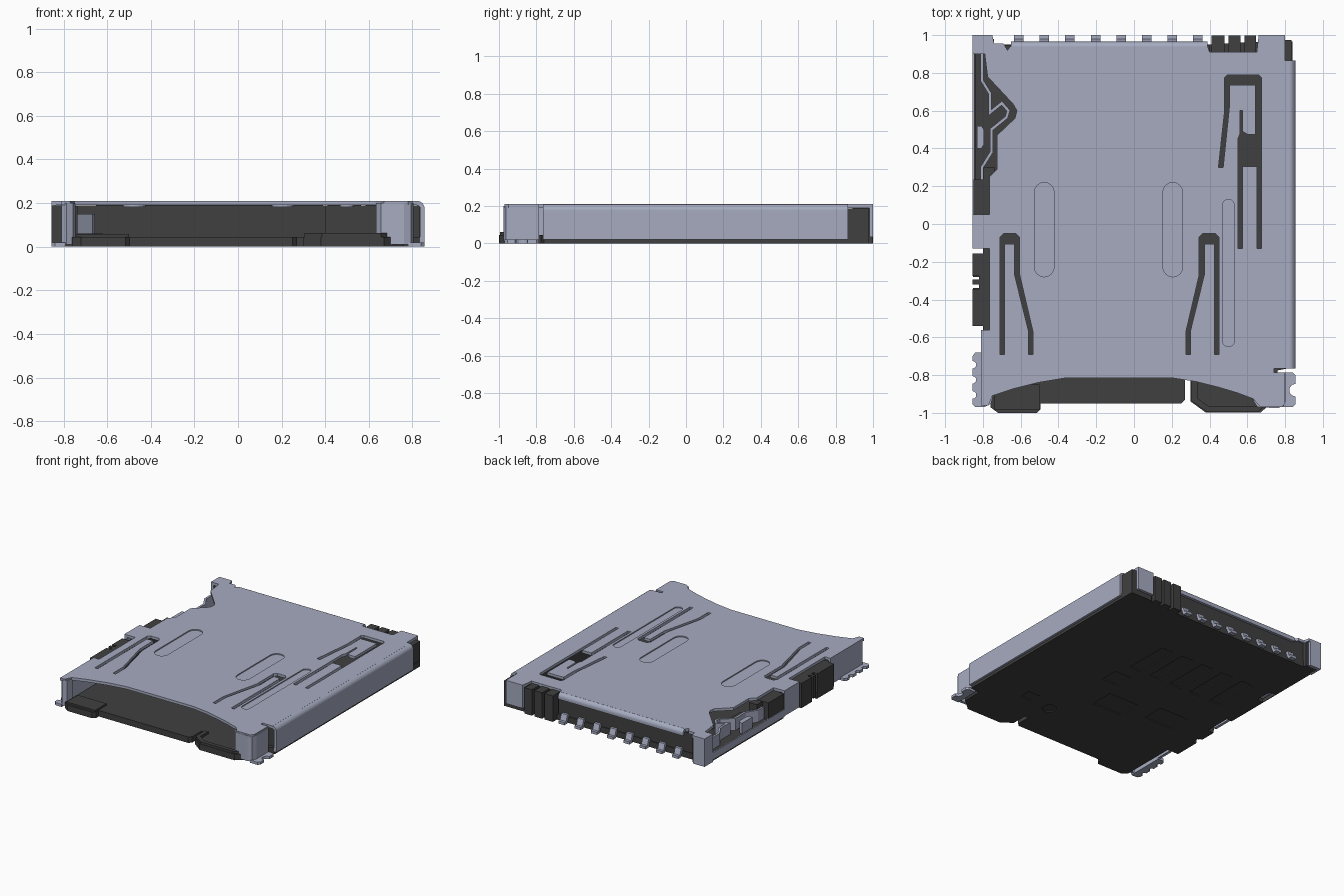
import bpy, bmesh, math
from mathutils import Vector

if "Cube" in bpy.data.objects:
    bpy.data.objects.remove(bpy.data.objects["Cube"])


def material(name, rgb):
    m = bpy.data.materials.new(name)
    m.use_nodes = True
    m.diffuse_color = (*rgb, 1)
    m.node_tree.nodes["Principled BSDF"].inputs["Base Color"].default_value = (*rgb, 1)
    return m


METAL = material("blue grey metal", (0.38, 0.41, 0.53))
PLASTIC = material("dark plastic", (0.051, 0.051, 0.051))


def prism(name, loops, lo, hi, mat, axis="z"):
    """Extrude an outline (first loop) with holes (other loops) between lo and hi."""
    cu = bpy.data.curves.new(name, "CURVE")
    cu.dimensions, cu.fill_mode, cu.extrude = "2D", "BOTH", (hi - lo) / 2
    for loop in loops:
        s = cu.splines.new("POLY")
        s.points.add(len(loop) - 1)
        for p, (u, v) in zip(s.points, loop):
            p.co = (u, v, 0, 1)
        s.use_cyclic_u = True
    tmp = bpy.data.objects.new(name + "_tmp", cu)
    bpy.context.collection.objects.link(tmp)
    dg = bpy.context.evaluated_depsgraph_get()
    me = bpy.data.meshes.new_from_object(tmp.evaluated_get(dg))
    bpy.data.objects.remove(tmp)
    bm = bmesh.new()
    bm.from_mesh(me)
    for v in bm.verts:
        u, w, d = v.co.x, v.co.y, v.co.z + (lo + hi) / 2
        v.co = {"z": (u, w, d), "x": (d, u, w), "y": (u, d, w)}[axis]
    bmesh.ops.remove_doubles(bm, verts=bm.verts, dist=1e-5)
    bmesh.ops.recalc_face_normals(bm, faces=bm.faces)
    for f in bm.faces:
        f.smooth = False
    bm.to_mesh(me)
    bm.free()
    me.name = name
    me.materials.clear()
    me.materials.append(mat)
    ob = bpy.data.objects.new(name, me)
    bpy.context.collection.objects.link(ob)
    return ob


def rect(x0, x1, y0, y1):
    return [(x0, y0), (x1, y0), (x1, y1), (x0, y1)]


def box(name, x0, x1, y0, y1, z0, z1, mat):
    return prism(name, [rect(x0, x1, y0, y1)], z0, z1, mat)


def ribbon(path, t):
    """Closed outline of a bent strip of thickness t around a path."""
    pts = [Vector(p) for p in path]
    a, b = [], []
    for i, p in enumerate(pts):
        d0 = (p - pts[i - 1]).normalized() if i else (pts[1] - p).normalized()
        d1 = (pts[i + 1] - p).normalized() if i < len(pts) - 1 else d0
        n0, n1 = Vector((-d0.y, d0.x)), Vector((-d1.y, d1.x))
        m = (n0 + n1).normalized()
        off = m * (t / 2 / max(m.dot(n0), 0.4))
        a.append(tuple(p + off))
        b.append(tuple(p - off))
    return a + b[::-1]


def arc(cx, cy, r, a0, a1, n=8):
    return [(cx + r * math.cos(math.radians(a0 + (a1 - a0) * i / n)),
             cy + r * math.sin(math.radians(a0 + (a1 - a0) * i / n))) for i in range(n + 1)]


def capsule(x, y0, y1, r):
    return arc(x, y1 - r, r, 0, 180) + arc(x, y0 + r, r, 180, 360)


# Shell top sheet with spring slots and pressed grooves
sheet = [(-0.855, 1), (-0.75, 1), (-0.74, 0.955), (-0.69, 0.955), (-0.67, 0.92), (-0.655, 0.94),
         (0.39, 0.94), (0.40, 0.91), (0.65, 0.91), (0.66, 1), (0.80, 1), (0.80, 0.865),
         (0.825, 0.865), (0.825, -0.765), (0.74, -0.765), (0.74, -0.785), (0.80, -0.785),
         (0.80, -0.95), (0.78, -0.97), (0.67, -0.97), (0.63, -0.925), (0.55, -0.895),
         (0.45, -0.865), (0.33, -0.835), (0.2, -0.815), (-0.36, -0.815), (-0.5, -0.838),
         (-0.64, -0.873), (-0.75, -0.91), (-0.77, -0.96), (-0.81, -0.96), (-0.81, -0.56),
         (-0.765, -0.56), (-0.765, -0.13), (-0.855, -0.13), (-0.855, 0.05), (-0.765, 0.05),
         (-0.765, 0.25), (-0.725, 0.29), (-0.725, 0.47), (-0.63, 0.56), (-0.62, 0.60),
         (-0.64, 0.635), (-0.775, 0.78), (-0.79, 0.9), (-0.855, 0.9)]
slot = [(-0.71, -0.07), (-0.69, -0.05), (-0.625, -0.05), (-0.605, -0.07), (-0.605, -0.27),
        (-0.535, -0.57), (-0.535, -0.69), (-0.558, -0.69), (-0.558, -0.57), (-0.632, -0.27),
        (-0.632, -0.105), (-0.685, -0.105), (-0.685, -0.69), (-0.71, -0.69)]
slot_mirrored = [(-x - 0.26, y) for x, y in slot[::-1]]
long_slot = [(0.48, 0.775), (0.495, 0.79), (0.66, 0.79), (0.675, 0.775), (0.675, -0.13),
             (0.652, -0.13), (0.652, 0.305), (0.575, 0.305), (0.575, -0.13), (0.55, -0.13),
             (0.55, 0.45), (0.562, 0.48), (0.562, 0.6), (0.575, 0.6), (0.575, 0.49),
             (0.6, 0.475), (0.642, 0.475), (0.642, 0.735), (0.505, 0.735), (0.505, 0.62),
             (0.472, 0.3), (0.447, 0.3), (0.48, 0.6)]
grooves = [(-0.475, -0.28, 0.22, 0.052), (0.205, -0.28, 0.22, 0.052), (0.50, -0.65, 0.13, 0.032)]
prism("shell_top", [sheet, slot, slot_mirrored, long_slot] + [capsule(*g) for g in grooves],
      0.19, 0.21, METAL)
for i, (x, y0, y1, r) in enumerate(grooves):
    prism(f"pressed_groove_{i + 1}", [capsule(x, y0, y1, r)], 0.182, 0.202, METAL)

# Shell walls with rounded bends
bend = [(x, z) for x, z in arc(0.82, 0.175, 0.025, 90, 0, 6)]
prism("right_wall", [ribbon(bend + [(0.845, 0.02)], 0.02)], -0.765, 0.865, METAL, "y")
back_bend = arc(0.935, 0.18, 0.02, 90, 0, 5)
prism("back_lip", [ribbon(back_bend + [(0.955, 0.165)], 0.02)], -0.65, 0.39, METAL, "x")
box("left_clip_wall", -0.855, -0.835, -0.13, 0.05, 0.02, 0.2, METAL)
box("left_low_wall", -0.855, -0.845, 0.05, 0.9, 0.015, 0.07, METAL)
box("back_right_wall", 0.66, 0.80, 0.98, 1.0, 0.035, 0.2, METAL)
prism("back_left_post", [ribbon([(-0.845, 0.9), (-0.845, 0.99), (-0.76, 0.99)], 0.02)],
      0.0, 0.2, METAL)
prism("front_right_post", [ribbon([(0.64, -0.93), (0.66, -0.96), (0.76, -0.965), (0.785, -0.955),
                                   (0.795, -0.93), (0.795, -0.785)], 0.02)], 0.01, 0.2, METAL)
prism("front_left_post", [ribbon([(-0.755, -0.9), (-0.765, -0.945), (-0.785, -0.955),
                                  (-0.80, -0.94), (-0.80, -0.56)], 0.02)], 0.01, 0.2, METAL)

# Solder feet at the front corners
foot = [(0.78, -0.97), (0.84, -0.97), (0.855, -0.955)] + arc(0.855, -0.88, 0.033, 270, 90) + \
       [(0.855, -0.80), (0.84, -0.785), (0.78, -0.785)]
prism("front_right_foot", [foot], 0.0, 0.02, METAL)
scallop = [(-0.79, -0.68), (-0.84, -0.68), (-0.855, -0.70)]
for y in (-0.745, -0.825, -0.905):
    scallop += arc(-0.855, y, 0.02, 90, -90, 6)
scallop += [(-0.855, -0.955), (-0.84, -0.97), (-0.79, -0.97)]
prism("front_left_foot", [scallop], 0.0, 0.02, METAL)

# Plastic base: floor layer plus a bottom skin with shallow windows
base = [(0.838, 0.965), (0.838, -0.76), (0.76, -0.775), (0.76, -0.92), (0.67, -0.998), (0.38, -0.998),
        (0.30, -0.94), (0.30, -0.82), (0.27, -0.82), (0.27, -0.93), (0.25, -0.95), (-0.495, -0.95),
        (-0.495, -0.98), (-0.515, -1), (-0.72, -1), (-0.76, -0.97), (-0.76, -0.54), (-0.852, -0.54),
        (-0.852, -0.34), (-0.82, -0.34), (-0.82, -0.28), (-0.852, -0.28), (-0.852, -0.155),
        (-0.80, -0.155), (-0.80, 0.05), (-0.845, 0.05), (-0.845, 0.9), (-0.76, 0.95), (0.39, 0.95),
        (0.66, 0.965)]
gap = [(-0.84, 0.39), (-0.805, 0.39), (-0.785, 0.415), (-0.785, 0.505), (-0.805, 0.53), (-0.84, 0.53)]
windows = [rect(x, x + 0.1, 0.17, 0.52) for x in (-0.64, -0.46, -0.28, -0.10, 0.08)]
windows += [rect(0.08, 0.22, -0.08, 0.06), rect(-0.2, 0.05, -0.38, -0.2), rect(-0.6, -0.35, -0.3, -0.13),
            rect(0.4, 0.5, -0.63, -0.54), arc(0.24, -0.63, 0.05, 0, 345, 23)]
prism("base_skin", [base, gap] + windows, 0.0, 0.008, PLASTIC)
prism("base_floor", [base, gap], 0.008, 0.045, PLASTIC)
prism("gap_latch", [[(-0.832, 0.4), (-0.808, 0.4), (-0.795, 0.42), (-0.795, 0.5),
                     (-0.808, 0.52), (-0.832, 0.52)]], 0.02, 0.14, METAL)

# Plastic walls, slider rail and side blocks
box("back_wall", -0.74, 0.40, 0.87, 0.945, 0.04, 0.188, PLASTIC)
box("slider_rail", 0.70, 0.832, -0.74, 0.97, 0.04, 0.188, PLASTIC)
box("back_right_block", 0.40, 0.80, 0.86, 0.905, 0.04, 0.188, PLASTIC)
box("corner_block", 0.66, 0.835, 0.86, 0.975, 0.0, 0.188, PLASTIC)
box("back_left_block", -0.84, -0.74, 0.91, 0.98, 0.0, 0.188, PLASTIC)
for i, (x0, x1) in enumerate([(0.41, 0.48), (0.50, 0.565), (0.585, 0.645)]):
    box(f"back_post_{i + 1}", x0, x1, 0.89, 0.998, 0.0, 0.195, PLASTIC)
for i, (x0, y0, y1) in enumerate([(-0.855, -0.54, -0.345), (-0.82, -0.345, -0.275),
                                  (-0.855, -0.32, -0.295), (-0.855, -0.275, -0.155),
                                  (-0.85, 0.05, 0.235)]):
    box(f"side_block_{i + 1}", x0, -0.755, y0, y1, 0.02, 0.188, PLASTIC)
box("left_rail", -0.80, -0.735, -0.56, 0.30, 0.04, 0.186, PLASTIC)
box("switch_floor", -0.84, -0.62, 0.235, 0.9, 0.04, 0.06, PLASTIC)

# Raised rims on the front lip and slider tab
box("lip_step_left", -0.74, -0.50, -0.985, -0.85, 0.04, 0.058, PLASTIC)
prism("slider_rim", [ribbon([(0.32, -0.83), (0.32, -0.93), (0.39, -0.98), (0.65, -0.98),
                             (0.72, -0.92)], 0.03)], 0.04, 0.062, PLASTIC)

# Detection switch springs in the left opening
prism("switch_spring", [ribbon([(-0.805, 0.91), (-0.805, 0.76), (-0.762, 0.69), (-0.762, 0.59),
                                (-0.70, 0.64), (-0.665, 0.60), (-0.675, 0.565), (-0.755, 0.50),
                                (-0.755, 0.38), (-0.805, 0.30), (-0.805, 0.235)], 0.016)],
      0.06, 0.15, METAL)

# Row of contact tails at the back
for i in range(8):
    x = -0.61 + i * 0.1355
    prism(f"contact_tail_{i + 1}", [ribbon([(0.92, 0.055), (0.957, 0.055), (0.972, 0.011),
                                            (1.0, 0.011)], 0.02)],
          x - 0.025, x + 0.025, METAL, "x")
